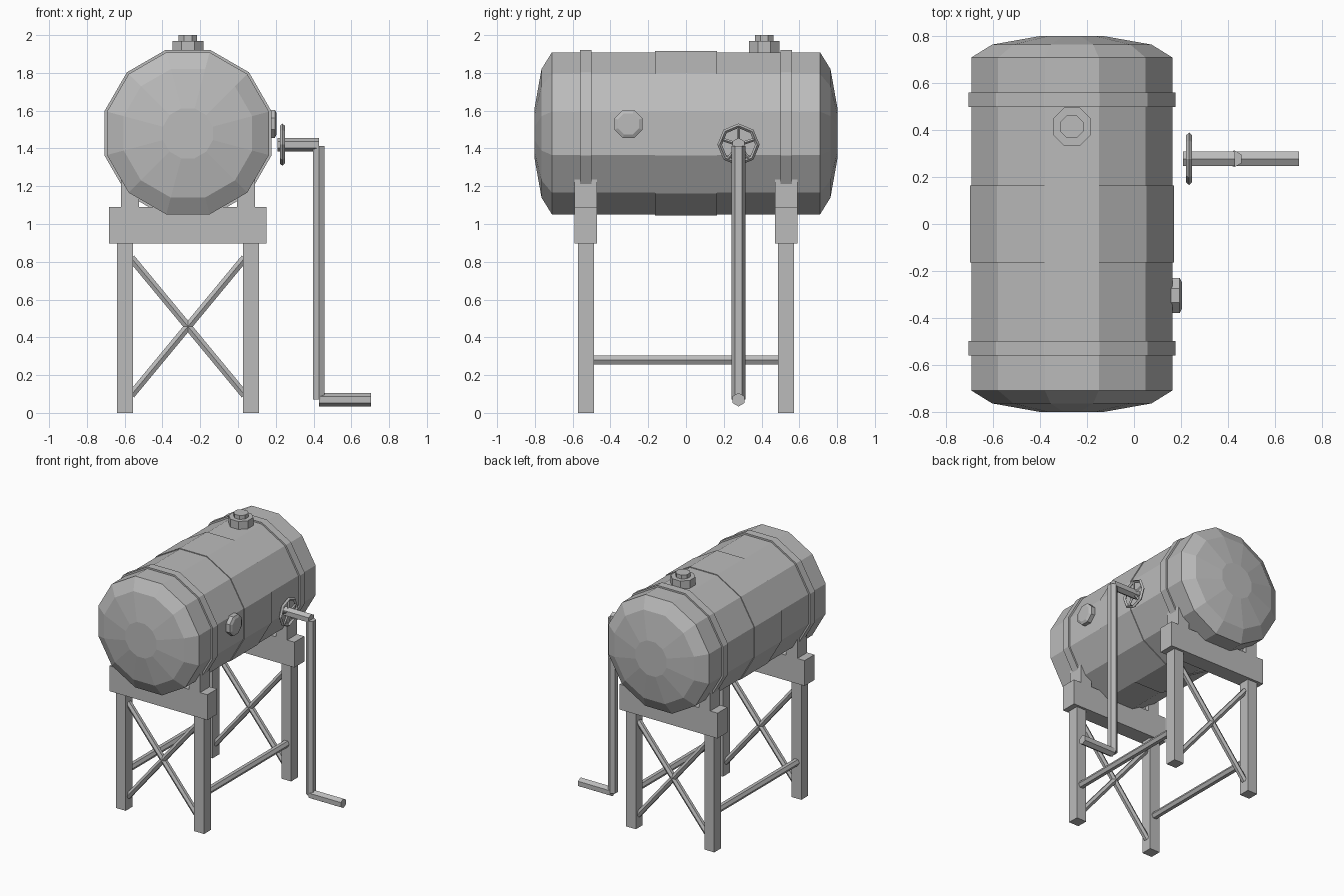
import bpy, bmesh, math
from mathutils import Vector

old = bpy.data.objects.get("Cube")
if old:
    bpy.data.objects.remove(old, do_unlink=True)

grey = bpy.data.materials.new("plain_grey")
grey.use_nodes = True
grey.diffuse_color = (0.5, 0.5, 0.5, 1)
grey.node_tree.nodes["Principled BSDF"].inputs["Base Color"].default_value = (0.5, 0.5, 0.5, 1)

X, Y, Z = Vector((1, 0, 0)), Vector((0, 1, 0)), Vector((0, 0, 1))


def finish(name, bm):
    bmesh.ops.recalc_face_normals(bm, faces=bm.faces)
    mesh = bpy.data.meshes.new(name)
    bm.to_mesh(mesh)
    bm.free()
    mesh.materials.append(grey)
    obj = bpy.data.objects.new(name, mesh)
    bpy.context.collection.objects.link(obj)
    return obj


def lathe(name, centre, axis, profile, sides, ref, flat=False, ring=False):
    """Spin (distance, radius) points about an axis; a corner (or a flat) faces ref."""
    axis = axis.normalized()
    u = (ref - axis * ref.dot(axis)).normalized()
    v = axis.cross(u)
    bm = bmesh.new()
    loops = []
    for d, r in profile:
        angles = [math.tau * (i + 0.5 * flat) / sides for i in range(sides)]
        loops.append([bm.verts.new(Vector(centre) + axis * d + r * (u * math.cos(a) + v * math.sin(a)))
                      for a in angles])
    pairs = list(zip(loops, loops[1:]))
    if ring:
        pairs.append((loops[-1], loops[0]))
    else:
        bm.faces.new(loops[0])
        bm.faces.new(loops[-1])
    for a, b in pairs:
        for i in range(sides):
            j = (i + 1) % sides
            bm.faces.new((a[i], a[j], b[j], b[i]))
    return finish(name, bm)


def rod(name, p, q, r, ref, sides=6):
    p, q = Vector(p), Vector(q)
    return lathe(name, p, q - p, [(0, r), ((q - p).length, r)], sides, ref)


def box(name, centre, size):
    bm = bmesh.new()
    bmesh.ops.create_cube(bm, size=1)
    for vert in bm.verts:
        vert.co = Vector(c + s * k for c, s, k in zip(centre, size, vert.co))
    return finish(name, bm)


# Tank with shallow domed ends
CX, CZ, R = -0.265, 1.48, 0.444
half = [(0.71, R), (0.765, 0.352), (0.802, 0.137)]
profile = [(-d, r) for d, r in reversed(half)] + half
lathe("tank", (CX, 0, CZ), Y, profile, 12, Z, flat=True)

# Raised bands round the tank
for name, y, w, r in (("front_band", -0.53, 0.03, 0.457), ("middle_band", 0, 0.165, 0.45),
                      ("back_band", 0.53, 0.03, 0.457)):
    lathe(name, (CX, y, CZ), Y, [(-w, R - 0.02), (-w, r), (w, r), (w, R - 0.02)], 12, Z,
          flat=True, ring=True)

# Filler cap and side plug
lathe("filler_cap", (CX, 0.415, 0), Z, [(1.88, 0.088), (1.97, 0.088), (1.97, 0.053), (2.0, 0.053)],
      8, X, flat=True)
lathe("side_plug", (0, -0.305, 1.53), X, [(0.15, 0.08), (0.195, 0.08), (0.205, 0.06)],
      8, Z, flat=True)

# Stands: legs, beam, saddle blocks and crossed braces at each end
LEFT, RIGHT = CX + 0.334, CX - 0.334
for end, y in (("front", -0.53), ("back", 0.53)):
    box(end + "_beam", (CX, y, 0.993), (0.834, 0.12, 0.195))
    for side, x, s in (("left", LEFT, 1), ("right", RIGHT, -1)):
        box(f"{end}_{side}_leg", (x, y, 0.45), (0.084, 0.084, 0.9))
        box(f"{end}_{side}_saddle", (CX + s * 0.307, y, 1.165), (0.095, 0.12, 0.16))
        rod(f"{end}_{side}_brace", (CX + s * 0.3, y, 0.82), (CX - s * 0.3, y, 0.095), 0.023, Y)

# Long rails between the stands
for side, x in (("left", LEFT), ("right", RIGHT)):
    rod(side + "_rail", (x, -0.5, 0.28), (x, 0.5, 0.28), 0.027, X)

# Crank with handwheel
WY, WZ = 0.278, 1.42
rod("crank_axle", (0.209, WY, WZ), (0.43, WY, WZ), 0.036, Z)
rod("crank_arm", (0.428, WY, 0.07), (0.428, WY, 1.413), 0.036, Y)
rod("crank_handle", (0.43, WY, 0.07), (0.704, WY, 0.07), 0.036, Z)
lathe("wheel_rim", (0.235, WY, WZ), X, [(-0.013, 0.1), (0, 0.112), (0.013, 0.1), (0, 0.088)],
      8, Z, ring=True)
for i in range(5):
    a = math.tau * i / 5
    rod(f"wheel_spoke_{i + 1}", (0.235, WY, WZ),
        (0.235, WY + 0.092 * math.sin(a), WZ + 0.092 * math.cos(a)), 0.009, X, 4)
